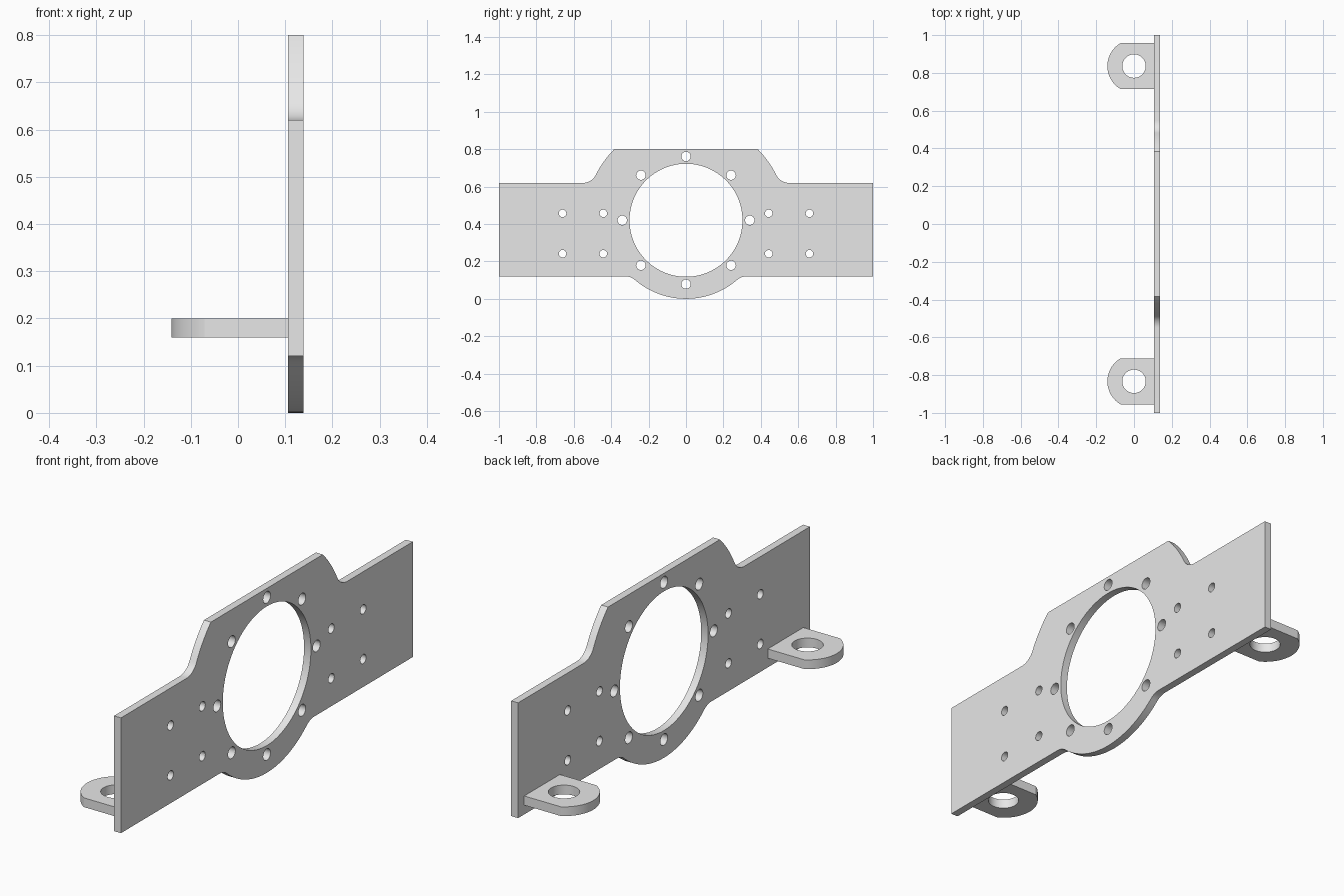
import bpy, bmesh, math
from mathutils import Matrix, Vector

if "Cube" in bpy.data.objects:
    bpy.data.objects.remove(bpy.data.objects["Cube"])

grey = bpy.data.materials.new("light_grey")
grey.diffuse_color = (0.8, 0.8, 0.8, 1)
grey.use_nodes = True
grey.node_tree.nodes["Principled BSDF"].inputs["Base Color"].default_value = grey.diffuse_color


def arc(cx, cy, r, a0, a1, n):
    return [(cx + r * math.cos(a0 + (a1 - a0) * i / n),
             cy + r * math.sin(a0 + (a1 - a0) * i / n)) for i in range(n + 1)]


def circle(cx, cy, r, n=32):
    return arc(cx, cy, r, 0, math.tau, n)[:-1]


def sheet(name, loops, thickness, matrix):
    """Extruded flat outline; the first loop is the outside, the rest are holes."""
    curve = bpy.data.curves.new(name, 'CURVE')
    curve.dimensions = '2D'
    curve.fill_mode = 'BOTH'
    curve.extrude = thickness / 2
    for loop in loops:
        spline = curve.splines.new('POLY')
        spline.points.add(len(loop) - 1)
        for point, (x, y) in zip(spline.points, loop):
            point.co = (x, y, 0, 1)
        spline.use_cyclic_u = True
    obj = bpy.data.objects.new(name, curve)
    bpy.context.collection.objects.link(obj)
    bpy.ops.object.select_all(action='DESELECT')
    obj.select_set(True)
    bpy.context.view_layer.objects.active = obj
    bpy.ops.object.convert(target='MESH')
    obj = bpy.context.object
    obj.name = name
    bm = bmesh.new()
    bm.from_mesh(obj.data)
    bmesh.ops.remove_doubles(bm, verts=bm.verts, dist=1e-5)
    bm.transform(matrix)
    bmesh.ops.recalc_face_normals(bm, faces=bm.faces)
    bm.to_mesh(obj.data)
    bm.free()
    obj.data.materials.clear()
    obj.data.materials.append(grey)
    bpy.ops.object.shade_smooth_by_angle(angle=math.radians(30))
    return obj


# Mounting plate: half outline (y, z), from bottom centre up to the top edge
C = 0.42                      # height of the bore centre


def fillet(r_ring, level, r, side):
    """Centre of a fillet between the ring and a straight edge, and its ring angle."""
    dz = level + side * r - C
    cy = math.sqrt((r_ring + r) ** 2 - dz ** 2)
    return cy, C + dz, math.atan2(dz, cy)


ly, lz, la = fillet(0.42, 0.12, 0.08, -1)
uy, uz, ua = fillet(0.54, 0.62, 0.075, 1)
half = arc(0, C, 0.42, -math.pi / 2, la, 20)
half += arc(ly, lz, 0.08, la + math.pi, math.pi / 2, 8)
half += [(1, 0.12), (1, 0.62)]
half += arc(uy, uz, 0.075, -math.pi / 2, ua - math.pi, 10)
half += arc(0, C, 0.54, ua, math.asin(0.38 / 0.54), 8)[1:]
outline = half + [(-y, z) for y, z in reversed(half[1:])]

# Bore, ring of bolt holes and side screw holes
loops = [outline, circle(0, C, 0.302, 96)]
for i in range(8):
    a = i * math.pi / 4
    loops.append(circle(0.341 * math.cos(a), C + 0.341 * math.sin(a), 0.025))
for y in (-0.66, -0.442, 0.442, 0.66):
    for z in (0.241, 0.457):
        loops.append(circle(y, z, 0.02))
to_yz = Matrix(((0, 0, 1, 0.122), (1, 0, 0, 0), (0, 1, 0, 0), (0, 0, 0, 1)))
sheet("mounting_plate", loops, 0.033, to_yz)

# Two horizontal lugs with rounded ends
w, r = 0.122, 0.141
a = math.asin(w / r)
lug = [(0.106, -w), (0.106, w)] + arc(0, 0, r, math.pi - a, math.pi + a, 24)
for name, y in (("front_lug", -0.833), ("back_lug", 0.836)):
    sheet(name, [lug, circle(0, 0, 0.062, 48)], 0.04,
          Matrix.Translation(Vector((0, y, 0.18))))
